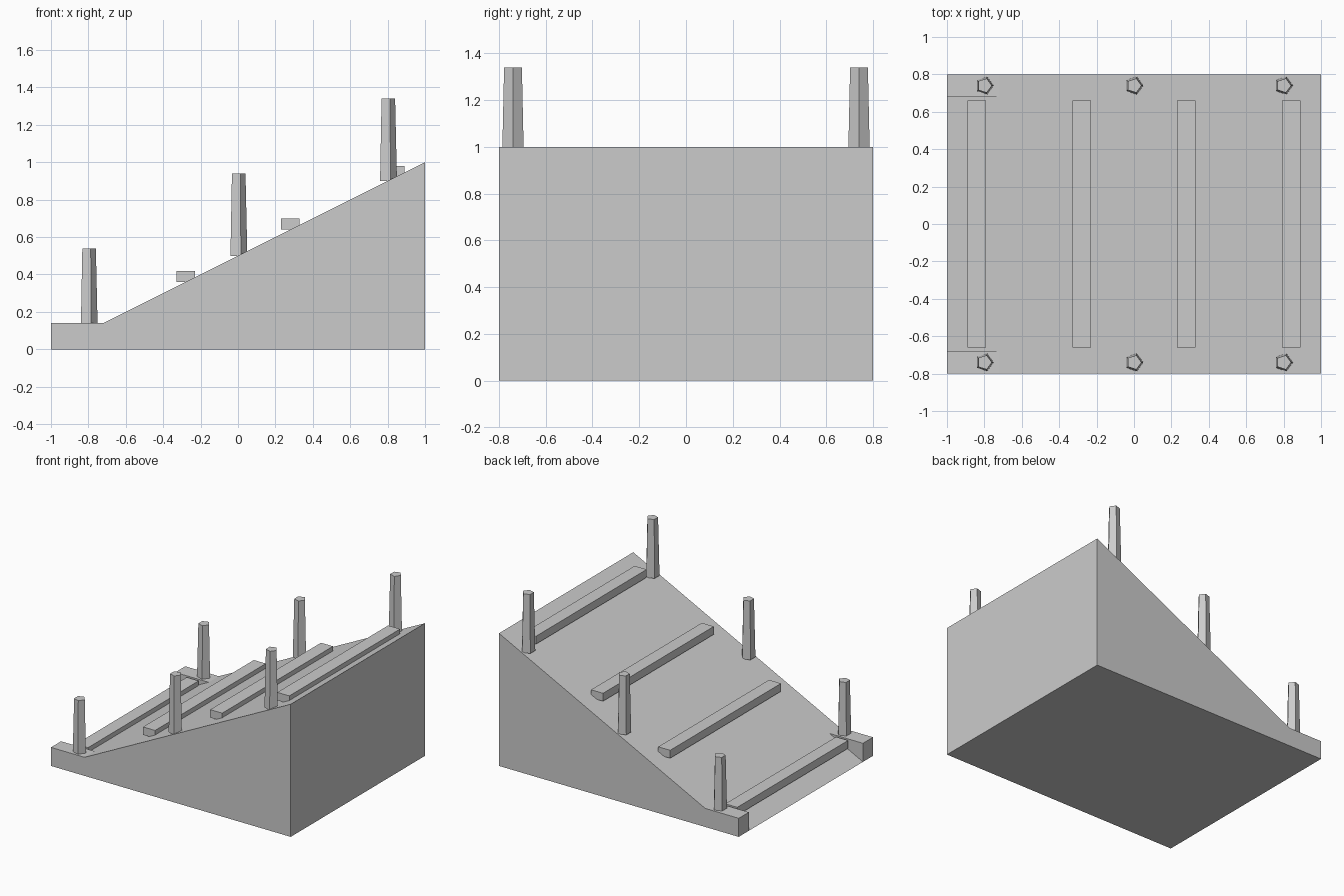
import bpy
import bmesh

cube = bpy.data.objects.get("Cube")
if cube:
    bpy.data.objects.remove(cube, do_unlink=True)

grey = bpy.data.materials.new("plain grey")
grey.use_nodes = True
COLOUR = (0.6, 0.6, 0.6, 1)
grey.diffuse_color = COLOUR
grey.node_tree.nodes["Principled BSDF"].inputs["Base Color"].default_value = COLOUR


def slope(x):
    """Height of the ramp surface at x."""
    return (x + 1) / 2


def prism(name, profile, y0, y1):
    """Extrude an x-z profile from y0 to y1."""
    bm = bmesh.new()
    face = bm.faces.new([bm.verts.new((x, y0, z)) for x, z in profile])
    out = bmesh.ops.extrude_face_region(bm, geom=[face])
    verts = [g for g in out["geom"] if isinstance(g, bmesh.types.BMVert)]
    bmesh.ops.translate(bm, verts=verts, vec=(0, y1 - y0, 0))
    bmesh.ops.recalc_face_normals(bm, faces=bm.faces)
    mesh = bpy.data.meshes.new(name)
    bm.to_mesh(mesh)
    bm.free()
    mesh.materials.append(grey)
    obj = bpy.data.objects.new(name, mesh)
    bpy.context.collection.objects.link(obj)
    return obj


# Main wedge
prism("ramp", [(-1, 0), (1, 0), (1, 1)], -0.8, 0.8)

# Level curbs at the low end, running into the slope
curb = [(-1, 0), (-0.72, 0), (-0.72, 0.14), (-1, 0.14)]
prism("curb_right", curb, -0.8, -0.68)
prism("curb_left", curb, 0.68, 0.8)

# Cross slats, level and half resting on the slope
for i in range(4):
    x = -0.84 + 0.56 * i
    z = slope(x)
    a, b = x - 0.05, x + 0.05
    prism(f"slat_{i + 1}", [(a, z), (b, z), (b, z + 0.06), (a, z + 0.06)], -0.66, 0.66)

# Tapered five-sided posts along both edges
for side, y in (("right", -0.74), ("left", 0.74)):
    for i, x in enumerate((-0.8, 0, 0.8)):
        bm = bmesh.new()
        bmesh.ops.create_cone(bm, cap_ends=True, segments=5,
                              radius1=0.05, radius2=0.04, depth=0.44)
        # Turn one corner towards the high end
        top = max(bm.verts, key=lambda v: v.co.x)
        if abs(top.co.y) > 0.001:
            for v in bm.verts:
                v.co.x, v.co.y = v.co.y, -v.co.x
        mesh = bpy.data.meshes.new("post")
        bm.to_mesh(mesh)
        bm.free()
        mesh.materials.append(grey)
        post = bpy.data.objects.new(f"post_{side}_{i + 1}", mesh)
        post.location = (x, y, slope(x) + 0.22)
        bpy.context.collection.objects.link(post)
